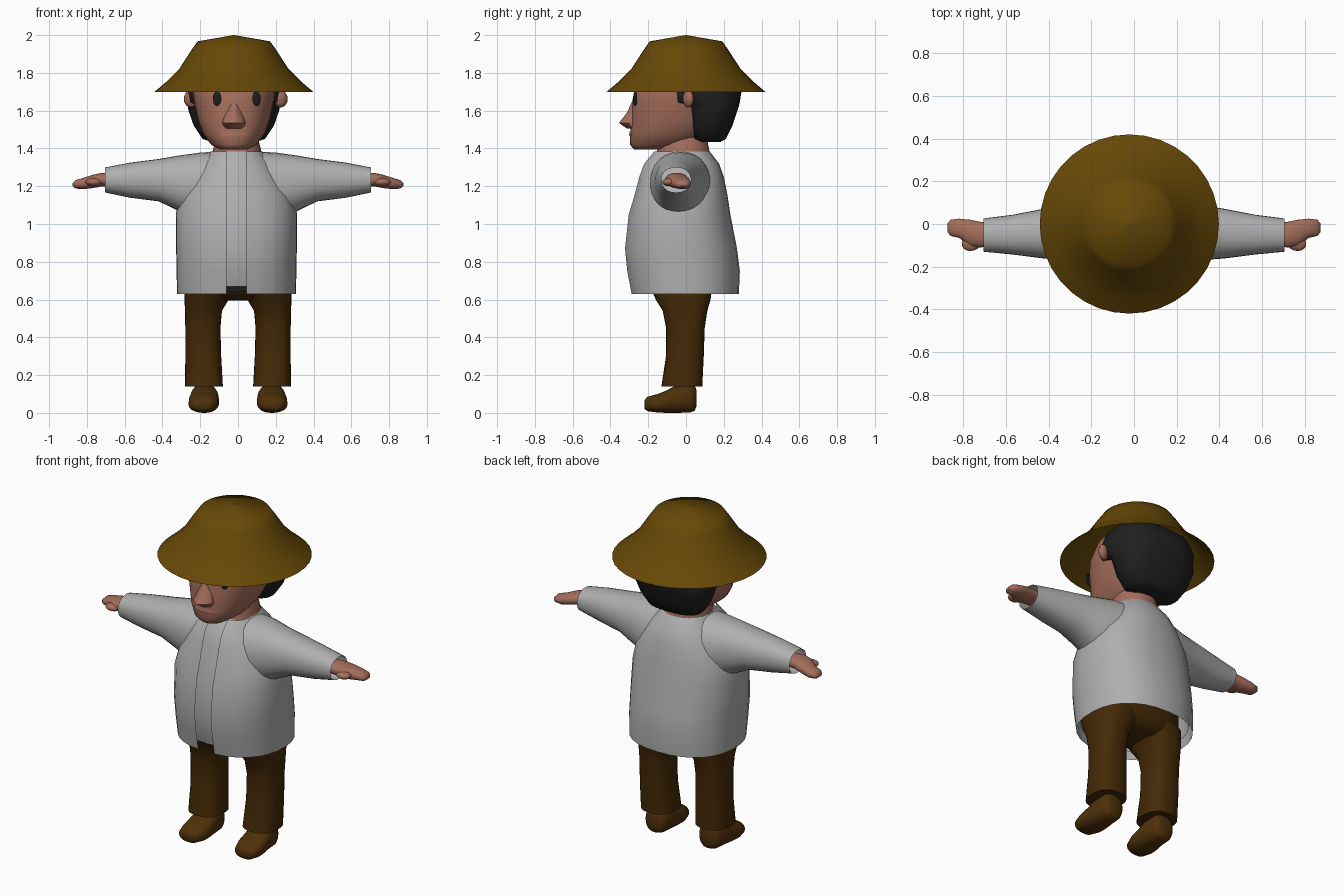
import bpy, bmesh, math
from mathutils import Matrix, Vector

if "Cube" in bpy.data.objects:
    bpy.data.objects.remove(bpy.data.objects["Cube"])


def material(name, r, g, b):
    m = bpy.data.materials.new(name)
    m.diffuse_color = (r, g, b, 1)
    m.use_nodes = True
    m.node_tree.nodes["Principled BSDF"].inputs["Base Color"].default_value = m.diffuse_color
    return m


STRAW = material("straw", .135, .066, .002)
SKIN = material("skin", .37, .155, .105)
BLACK = material("black hair", .014, .014, .014)
CLOTH = material("white cloth", .43, .43, .43)
BROWN = material("brown trousers", .058, .022, .002)
LEATHER = material("brown shoes", .078, .030, .003)


def finish(name, bm, mat, angle=50):
    bmesh.ops.recalc_face_normals(bm, faces=bm.faces)
    me = bpy.data.meshes.new(name)
    bm.to_mesh(me)
    bm.free()
    me.materials.append(mat)
    ob = bpy.data.objects.new(name, me)
    bpy.context.collection.objects.link(ob)
    bpy.ops.object.select_all(action='DESELECT')
    ob.select_set(True)
    bpy.context.view_layer.objects.active = ob
    bpy.ops.object.shade_smooth_by_angle(angle=math.radians(angle))
    return ob


def loft(name, sections, mat, axis='z', n=2.2, side=1, caps=True, gap=0, inside=False, seg=28):
    """Skin rounded sections (position, centre a, radius a, centre b, radius b) along an axis.
    gap leaves the front strip |a| < gap open; inside keeps only that strip."""
    bm = bmesh.new()
    rings = []
    for p, ca, ra, cb, rb in sections:
        d = math.asin(min(1, gap / ra) ** (n / 2)) if gap else 0
        start = -math.pi / 2 + (-d if inside else d)
        span = 2 * d if inside else 2 * math.pi - 2 * d
        ring = []
        for i in range(seg + 1 if gap else seg):
            t = start + span * i / seg
            c, s = math.cos(t), math.sin(t)
            a = ca + ra * math.copysign(abs(c) ** (2 / n), c)
            b = cb + rb * math.copysign(abs(s) ** (2 / n), s)
            co = {'z': (side * a, b, p), 'x': (side * p, a, b), 'y': (side * a, p, b)}[axis]
            ring.append(bm.verts.new(co))
        rings.append(ring)
    for r, q in zip(rings, rings[1:]):
        for i in range(seg):
            j = (i + 1) % len(r)
            bm.faces.new((r[i], r[j], q[j], q[i]))
    if caps and not gap:
        bm.faces.new(rings[0])
        bm.faces.new(rings[-1])
    return finish(name, bm, mat)


def upright(xc, rows):
    """Rows of (z, half width, front y, back y) turned into loft sections."""
    return [(z, xc, hx, (f + b) / 2, (b - f) / 2) for z, hx, f, b in rows]


def ball(name, loc, scale, mat, turn=0):
    bm = bmesh.new()
    mtx = Matrix.Translation(Vector(loc)) @ Matrix.Rotation(turn, 4, 'Z') @ Matrix.Diagonal((*scale, 1))
    bmesh.ops.create_uvsphere(bm, u_segments=16, v_segments=10, radius=1, matrix=mtx)
    return finish(name, bm, mat)


# Hat: flared open shell with a shallow pointed top
HX = -.022
loft("hat", [(z, HX, r, 0, r) for z, r in
     ((1.70, .42), (1.755, .355), (1.82, .29), (1.92, .225), (1.967, .192), (2.0, .002))],
     STRAW, n=2, caps=False, seg=36)

# Head, nose and neck
face = [(1.395, .075, -.275, -.08), (1.42, .12, -.297, .05), (1.48, .165, -.295, .13),
        (1.55, .19, -.29, .20), (1.65, .212, -.285, .23), (1.72, .22, -.27, .24),
        (1.80, .20, -.22, .21), (1.87, .12, -.12, .12), (1.89, .03, -.03, .03)]
loft("head", upright(HX, face), SKIN, n=2.3)
loft("nose", upright(HX, [(1.65, .02, -.285, -.23), (1.59, .045, -.312, -.23),
     (1.535, .062, -.355, -.23), (1.505, .05, -.312, -.23)]), SKIN, n=1.5, seg=16)
loft("neck", upright(-.005, [(1.33, .14, -.16, .13), (1.38, .13, -.155, .125),
     (1.46, .11, -.13, .11)]), SKIN)

# Upper lip standing slightly proud of the face
loft("mouth", upright(HX, [(1.468, .160, -.302, .13), (1.490, .172, -.298, .14)]),
     SKIN, n=2.3, gap=.065, inside=True, seg=10)

# Hair: rounded mass at the back, reaching forward as sideburns under the hat
loft("hair", upright(HX, [(1.433, .11, .07, .18), (1.45, .165, .03, .21), (1.52, .212, .005, .245),
     (1.60, .240, -.01, .272), (1.625, .244, -.02, .28), (1.645, .248, -.11, .285),
     (1.71, .255, -.12, .295), (1.79, .23, -.10, .26), (1.85, .16, -.06, .18)]),
     BLACK, n=2.6)

# Eyes and ears
for s, tag in ((-1, "left"), (1, "right")):
    ball(tag + "_eye", (HX + .016 + s * .105, -.269, 1.664), (.023, .008, .039), BLACK, s * .35)
    ball(tag + "_ear", (-.012 + s * .238, .012, 1.662), (.040, .026, .045), SKIN, s * .5)

# Jacket, open down the front, over a plain shirt of the same cloth
coat = [(.63, .315, -.29, .28), (.75, .318, -.313, .285), (.87, .32, -.325, .27),
        (1.05, .322, -.305, .235), (1.15, .30, -.275, .22), (1.25, .245, -.25, .20),
        (1.32, .195, -.225, .175), (1.385, .135, -.175, .125)]
loft("jacket", upright(-.008, coat), CLOTH, n=2.3, gap=.053)
shirt = [(max(z, .67), hx - .02, f + .018, b - .02) for z, hx, f, b in coat]
loft("shirt", upright(-.008, shirt), CLOTH, n=2.3, caps=False)

# Sleeves, hands, legs and shoes on both sides
sleeve = [(.08, -.03, .17, 1.20, .185), (.20, -.03, .16, 1.195, .183), (.31, -.04, .13, 1.215, .148),
          (.42, -.045, .117, 1.232, .112), (.57, -.05, .093, 1.232, .093), (.705, -.052, .078, 1.233, .066)]
hand = [(.64, -.05, .05, 1.233, .035), (.72, -.05, .06, 1.235, .036), (.77, -.042, .062, 1.225, .035),
        (.82, -.02, .045, 1.214, .030), (.86, -.018, .038, 1.210, .022), (.875, -.018, .020, 1.208, .008)]
leg = [(.14, .18, .10, -.022, .108), (.30, .184, .095, -.006, .10), (.45, .186, .093, -.003, .102),
       (.54, .183, .098, -.005, .118), (.60, .166, .117, -.015, .145), (.67, .145, .138, -.025, .165)]
shoe = [(-.22, .185, .035, .045, .022), (-.205, .185, .062, .047, .038), (-.15, .182, .080, .051, .049),
        (-.10, .18, .080, .060, .060), (-.05, .178, .075, .074, .074), (.02, .178, .070, .078, .076),
        (.045, .178, .058, .078, .068), (.055, .178, .035, .078, .045)]
for s, tag in ((-1, "left"), (1, "right")):
    loft(tag + "_sleeve", sleeve, CLOTH, 'x', side=s, caps=False)
    loft(tag + "_hand", hand, SKIN, 'x', side=s)
    ball(tag + "_thumb", (s * .762, -.088, 1.222), (.047, .038, .022), SKIN, s * -.3)
    loft(tag + "_trouser_leg", leg, BROWN, n=2.5, side=s)
    loft(tag + "_shoe", shoe, LEATHER, 'y', n=2.4, side=s)

# Trouser seat and a dark buckle patch showing in the jacket opening
loft("trouser_seat", upright(0, [(.595, .17, -.12, .09), (.63, .26, -.17, .135),
     (.68, .282, -.20, .15), (.80, .28, -.21, .16)]), BROWN, n=2.5)
loft("waistband", upright(0, [(.640, .285, -.225, .165), (.70, .29, -.235, .17)]), BLACK,
     n=2.5, gap=.07, inside=True, seg=10)
